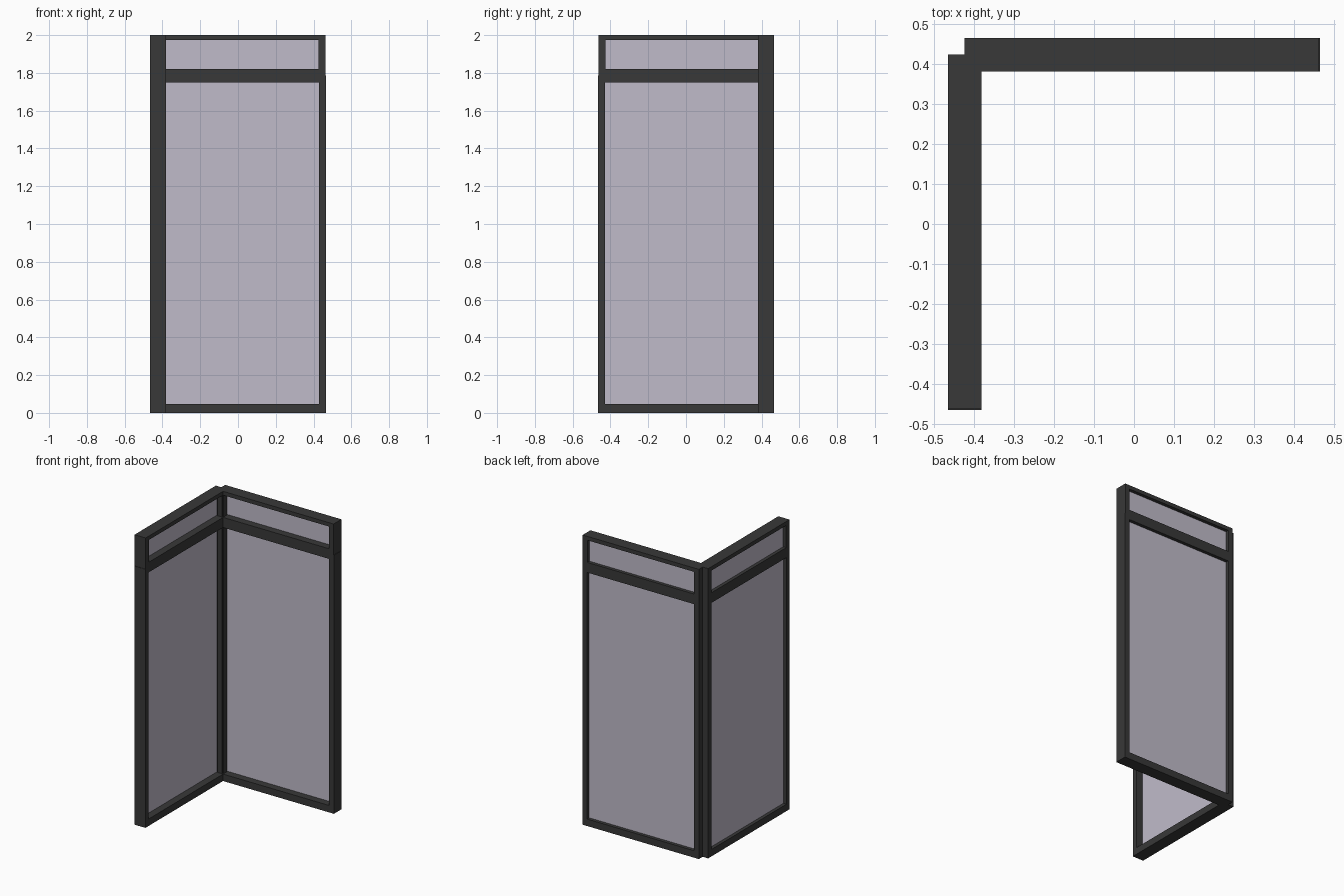
import bpy, bmesh

if "Cube" in bpy.data.objects:
    bpy.data.objects.remove(bpy.data.objects["Cube"])

def material(name, color):
    m = bpy.data.materials.new(name)
    m.diffuse_color = color
    m.use_nodes = True
    m.node_tree.nodes["Principled BSDF"].inputs["Base Color"].default_value = m.diffuse_color
    return m

frame_mat = material("dark_metal", (0.04, 0.04, 0.04, 1))
glass_mat = material("tinted_glass", (0.53, 0.50, 0.59, 1))

# Panels are laid out as (along, depth, height), then mapped to a wall
WALLS = {
    "back": lambda u, v, z: (u, v, z),
    "left": lambda u, v, z: (-v, -u, z),
}
DEPTH = (0.381, 0.466)    # inner and outer face of the frame
GLASS = (0.431, 0.443)    # pane sits nearer the outer face
START = -0.424            # corner end of each panel
JAMB = 0.036

def finish(name, bm, mat):
    bmesh.ops.recalc_face_normals(bm, faces=bm.faces)
    me = bpy.data.meshes.new(name)
    bm.to_mesh(me)
    bm.free()
    me.materials.append(mat)
    bpy.context.collection.objects.link(bpy.data.objects.new(name, me))

def loop(bm, place, u0, u1, z0, z1, v):
    return [bm.verts.new(place(u, v, z))
            for u, z in ((u0, z0), (u1, z0), (u1, z1), (u0, z1))]

def bridge(bm, a, b):
    for i in range(4):
        j = (i + 1) % 4
        bm.faces.new((a[i], a[j], b[j], b[i]))

def window(name, place, end, z0, z1, bottom, top):
    hole = (START + JAMB, end - JAMB, z0 + bottom, z1 - top)
    # Hollow rectangular frame
    bm = bmesh.new()
    rings = [loop(bm, place, START, end, z0, z1, DEPTH[0]),
             loop(bm, place, START, end, z0, z1, DEPTH[1]),
             loop(bm, place, *hole, DEPTH[1]),
             loop(bm, place, *hole, DEPTH[0])]
    for i in range(4):
        bridge(bm, rings[i], rings[(i + 1) % 4])
    finish(name + "_frame", bm, frame_mat)
    # Glass pane
    bm = bmesh.new()
    a, b = (loop(bm, place, *hole, v) for v in GLASS)
    bridge(bm, a, b)
    bm.faces.new(a)
    bm.faces.new(b)
    finish(name + "_glass", bm, glass_mat)

# Tall window with a transom above it, on both walls
for wall, place in WALLS.items():
    window(wall + "_window", place, 0.466, 0.0, 1.785, 0.048, 0.035)
    window(wall + "_transom", place, 0.463, 1.785, 2.0, 0.035, 0.027)
